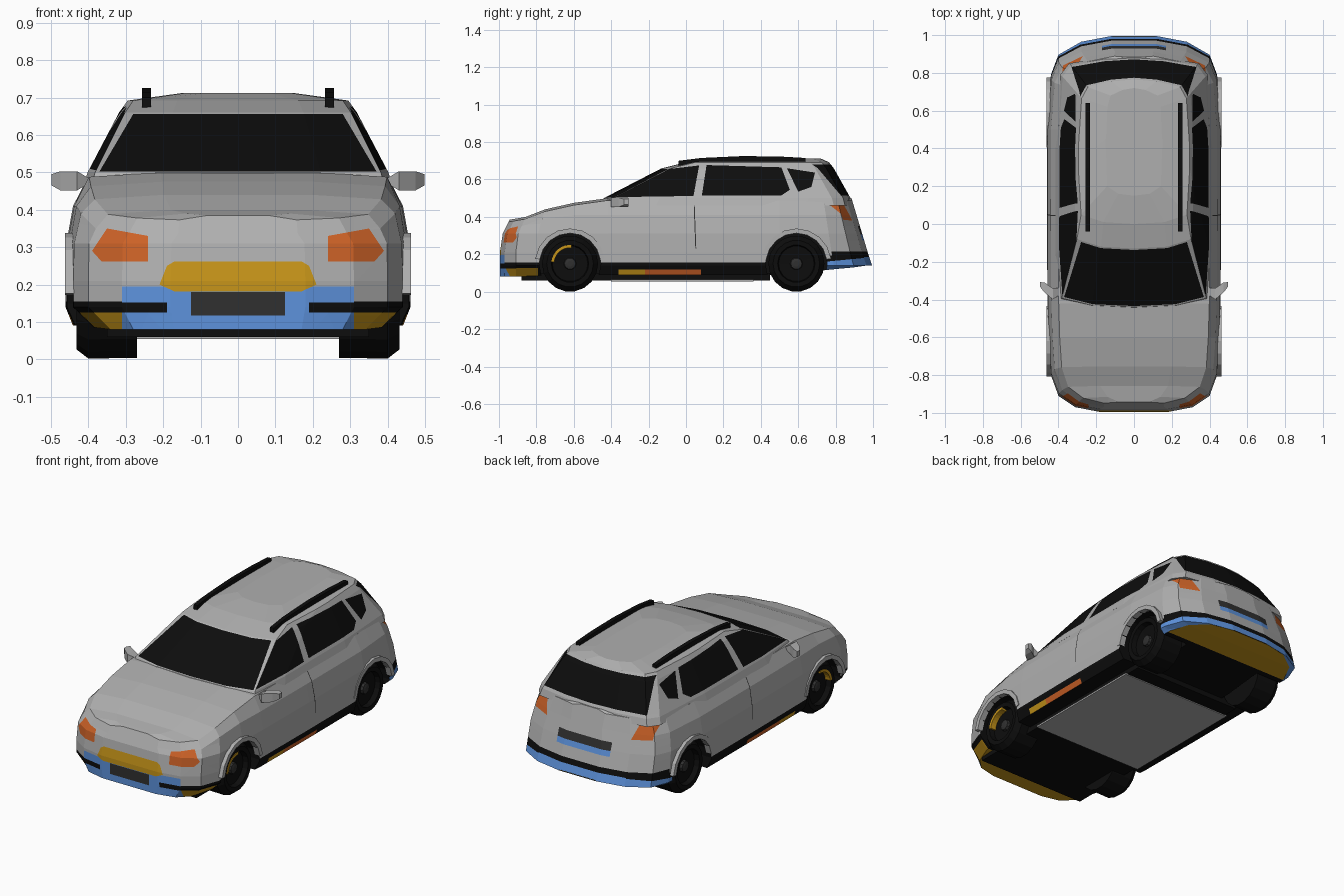
import bpy, bmesh, math
from mathutils import Vector

cube = bpy.data.objects.get("Cube")
if cube:
    bpy.data.objects.remove(cube)

# Palette
COLOURS = {
    "body_grey": (0.43, 0.43, 0.43), "black": (0.004, 0.004, 0.004),
    "blue": (0.11, 0.29, 0.72), "gold": (0.57, 0.3, 0.01),
    "orange": (0.6, 0.12, 0.02), "dark_grey": (0.03, 0.03, 0.03),
}
MATS = []
for name, rgb in COLOURS.items():
    m = bpy.data.materials.new(name)
    m.use_nodes = True
    m.diffuse_color = (*rgb, 1)
    m.node_tree.nodes["Principled BSDF"].inputs["Base Color"].default_value = (*rgb, 1)
    MATS.append(m)
GREY, BLACK, BLUE, GOLD, ORANGE, DARK = range(len(MATS))
WHEELS = {"front": -0.62, "rear": 0.59}
SIDES = {"left": 1, "right": -1}


def finish(bm, name, mat=None):
    """Turn a bmesh into an object, with one material or the whole palette."""
    bmesh.ops.recalc_face_normals(bm, faces=bm.faces)
    me = bpy.data.meshes.new(name)
    bm.to_mesh(me)
    bm.free()
    for m in MATS if mat is None else [MATS[mat]]:
        me.materials.append(m)
    ob = bpy.data.objects.new(name, me)
    bpy.context.collection.objects.link(ob)
    return ob


def loft(rings, strip_caps=False, bm=None):
    """Skin closed rings of points and cap both ends."""
    bm = bm or bmesh.new()
    vs = [[bm.verts.new(p) for p in r] for r in rings]
    n = len(vs[0])
    for a, b in zip(vs, vs[1:]):
        for i in range(n):
            j = (i + 1) % n
            bm.faces.new((a[i], a[j], b[j], b[i]))
    for r in (vs[0], vs[-1]):
        if strip_caps:
            for i in range(n // 2):
                bm.faces.new(list(dict.fromkeys((r[i], r[i + 1], r[n - 2 - i], r[n - 1 - i]))))
        else:
            bm.faces.new(r)
    bmesh.ops.recalc_face_normals(bm, faces=bm.faces)
    return bm


def mirrored(half):
    return half + [(-x, y, z) for x, y, z in reversed(half) if x > 0]


def paint(bm, mat, axis, sign, poly):
    """Cut a convex outline, seen along an axis, into the skin and colour it."""
    u, v = [(1, 2), (0, 2), (0, 1)][axis]
    mid = [sum(p[k] for p in poly) / len(poly) for k in (0, 1)]
    planes = []
    for p, q in zip(poly, poly[1:] + poly[:1]):
        co, no = Vector((0, 0, 0)), Vector((0, 0, 0))
        co[u], co[v] = p
        no[u], no[v] = q[1] - p[1], p[0] - q[0]
        if (mid[0] - p[0]) * no[u] + (mid[1] - p[1]) * no[v] < 0:
            no = -no
        planes.append((co, no.normalized()))

    def chosen(k):
        bm.normal_update()
        return [f for f in bm.faces if f.normal[axis] * sign > 0.25 and all(
            (f.calc_center_median() - co).dot(no) > 0 for co, no in planes[:k])]

    for k, (co, no) in enumerate(planes):
        faces = chosen(k)
        geom = faces + list({e for f in faces for e in f.edges}) + list({w for f in faces for w in f.verts})
        bmesh.ops.bisect_plane(bm, geom=geom, dist=1e-5, plane_co=co, plane_no=no)
    for f in chosen(len(planes)):
        f.material_index = mat


def paint_sides(bm, mat, poly):
    for s in SIDES.values():
        paint(bm, mat, 0, s, poly)


def paint_pair(bm, mat, sign, poly):
    for s in SIDES.values():
        paint(bm, mat, 1, sign, [(s * x, z) for x, z in poly])


def rect(a, b, c, d):
    return [(a, c), (b, c), (b, d), (a, d)]


def box(name, mat, x, y, z):
    return finish(loft([[(a, b, c) for b, c in rect(*y, *z)] for a in x]), name, mat)


def lathe(name, mat, profile, y, z, s, n=18, bm=None):
    """Spin (x, radius) pairs about an axle."""
    rings = [[(s * x, y + r * math.cos(i * math.tau / n), z + r * math.sin(i * math.tau / n))
              for i in range(n)] for x, r in profile]
    bm = loft(rings, bm=bm)
    return finish(bm, name, mat) if name else bm


def arc(name, mat, y, z, r, x, angles, s, n=8):
    """A flat band of an arch."""
    rings = []
    for i in range(n + 1):
        t = math.radians(angles[0] + (angles[1] - angles[0]) * i / n)
        rings.append([(s * a, y + b * math.cos(t), z + b * math.sin(t)) for a, b in rect(*x, *r)])
    return finish(loft(rings), name, mat)


# Lower body: stations of y, half width, top, bottom, sill inset
def section(y, w, top, low, inset):
    half = [(w - inset, low), (w, 0.14), (w, 0.21), (w - 0.002, 0.31),
            (w - 0.02, min(0.41, top - 0.05)), (0.87 * w, top - 0.012), (0.45 * w, top), (0, top)]
    t = min(1, max(0, (abs(y) - 0.6) / 0.35))
    out = []
    for x, z in half:
        if y < 0:
            out.append((x, y + t * 0.5 * max(0, z - 0.28), z))
        else:
            out.append((x, y + t * (0.02 if z < 0.2 else -0.3 * (z - 0.2)), z))
    return mirrored(out)


body = loft([section(*s) for s in (
    (-0.995, 0.18, 0.385, 0.08, 0.01), (-0.97, 0.31, 0.39, 0.08, 0.03),
    (-0.91, 0.4, 0.4, 0.08, 0.06), (-0.8, 0.44, 0.44, 0.085, 0.06),
    (-0.6, 0.452, 0.475, 0.09, 0.03), (-0.42, 0.458, 0.5, 0.09, 0.02),
    (0, 0.461, 0.5, 0.09, 0.02), (0.5, 0.46, 0.5, 0.09, 0.02),
    (0.78, 0.44, 0.5, 0.12, 0.03), (0.88, 0.4, 0.5, 0.13, 0.04),
    (0.945, 0.28, 0.5, 0.14, 0.02), (0.975, 0.12, 0.5, 0.145, 0.01))], True)

# Underside
paint(body, BLACK, 2, -1, rect(-0.5, 0.5, -0.8, 0.78))
for y in (-0.9, 0.89):
    paint(body, GOLD, 2, -1, rect(-0.5, 0.5, y - 0.11, y + 0.11))
# Front bumper, grille and lamps
paint_pair(body, GOLD, -1, rect(0.31, 0.46, 0, 0.125))
paint(body, BLUE, 1, -1, rect(-0.31, 0.31, 0.04, 0.195))
paint(body, GOLD, 1, -1, [(-0.21, 0.2), (-0.19, 0.25), (-0.17, 0.262),
                          (0.17, 0.262), (0.19, 0.25), (0.21, 0.2), (0.17, 0.182), (-0.17, 0.182)])
paint(body, DARK, 1, -1, rect(-0.125, 0.125, 0.118, 0.18))
paint_pair(body, BLACK, -1, rect(0.19, 0.47, 0.125, 0.152))
paint_pair(body, ORANGE, -1, [(0.24, 0.33), (0.35, 0.35), (0.39, 0.29), (0.365, 0.262), (0.24, 0.262)])
# Rear bumper, plate and lamps
paint(body, BLUE, 1, 1, rect(-0.45, 0.45, 0.1, 0.19))
paint_sides(body, BLUE, rect(0.75, 1, 0.1, 0.17))
paint(body, BLACK, 1, 1, rect(-0.45, 0.45, 0.185, 0.215))
paint_sides(body, BLACK, [(0.74, 0.16), (1, 0.185), (1, 0.215), (0.74, 0.19)])
paint(body, DARK, 1, 1, rect(-0.17, 0.17, 0.305, 0.35))
paint(body, BLUE, 1, 1, rect(-0.17, 0.17, 0.275, 0.305))
paint_pair(body, ORANGE, 1, [(0.27, 0.38), (0.375, 0.385), (0.38, 0.46), (0.3, 0.47)])
# Side trim, sill marks and door seam
paint_sides(body, BLACK, rect(-0.97, 0.6, 0.126, 0.155))
paint_sides(body, GOLD, rect(-0.36, -0.22, 0.08, 0.12))
paint_sides(body, ORANGE, rect(-0.22, 0.08, 0.08, 0.12))
paint_sides(body, DARK, [(0.04, 0.5), (0.045, 0.5), (0.055, 0.23), (0.05, 0.23)])
body_ob = finish(body, "lower_body")

# Wheel arches cut from the body
cut = bmesh.new()
for y in WHEELS.values():
    for s in SIDES.values():
        lathe(None, 0, [(0.25, 0.165), (0.6, 0.165)], y, 0.15, s, bm=cut)
for f in cut.faces:
    f.material_index = BLACK
cutter = finish(cut, "arch_cutter")
cutter.hide_render = True
mod = body_ob.modifiers.new("arches", "BOOLEAN")
mod.operation, mod.solver, mod.object = "DIFFERENCE", "EXACT", cutter
bpy.context.view_layer.objects.active = body_ob
bpy.ops.object.modifier_apply(modifier=mod.name)
bpy.data.objects.remove(cutter)


# Cabin: layers of height, half width, front and rear
def outline(z, x, f, r):
    return mirrored([(0, f, z), (0.55 * x, f + 0.01, z), (0.95 * x, f + 0.05, z),
                     (x, f + 0.3, z), (x, 0.4, z), (0.94 * x, r - 0.1, z),
                     (0.83 * x, r - 0.04, z), (0.4 * x, r - 0.01, z), (0, r, z)])


cabin = loft([outline(*k) for k in (
    (0.46, 0.415, -0.46, 0.89), (0.5, 0.402, -0.44, 0.88), (0.66, 0.318, -0.13, 0.79),
    (0.692, 0.295, 0, 0.765), (0.712, 0.15, 0.15, 0.72))])
paint(cabin, BLACK, 1, -1, [(-0.37, 0.503), (0.37, 0.503), (0.28, 0.656), (-0.28, 0.656)])
paint(cabin, BLACK, 1, 1, [(-0.33, 0.515), (0.33, 0.515), (0.285, 0.68), (-0.285, 0.68)])
for window in (
        [(-0.41, 0.505), (-0.25, 0.595), (-0.1, 0.655), (0.07, 0.675), (0.04, 0.512)],
        [(0.085, 0.515), (0.11, 0.677), (0.51, 0.665), (0.555, 0.545), (0.51, 0.515)],
        [(0.54, 0.66), (0.69, 0.637), (0.67, 0.56), (0.6, 0.535)]):
    paint_sides(cabin, BLACK, window)
finish(cabin, "cabin")

# Underbody
box("chassis", BLACK, (-0.35, 0.35), (-0.88, 0.45), (0.06, 0.1))
box("floor_panel", GREY, (-0.36, 0.36), (-0.4, 0.36), (0.055, 0.065))

# Wheels, flares, mirrors and roof rails
for side, s in SIDES.items():
    for end, y in WHEELS.items():
        tag = f"{end}_{side}"
        lathe(f"{tag}_tyre", BLACK, [(0.27, 0.1), (0.27, 0.148), (0.4, 0.15), (0.432, 0.125),
                                     (0.43, 0.1), (0.4, 0.095), (0.395, 0.04)], y, 0.15, s)
        lathe(f"{tag}_hub", DARK, [(0.39, 0.035), (0.41, 0.03), (0.414, 0.015)], y, 0.15, s, 10)
        arc(f"{tag}_flare", GREY, y, 0.15, (0.163, 0.188), (0.43, 0.463), (8, 172), s)
    arc(f"front_{side}_rim_mark", GOLD, WHEELS["front"], 0.15, (0.085, 0.1), (0.39, 0.433), (85, 175), s)

    rings = []
    for x, y, w, low, high in ((0.4, -0.36, 0.02, 0.47, 0.485), (0.43, -0.37, 0.03, 0.452, 0.503),
                               (0.475, -0.335, 0.026, 0.452, 0.503), (0.498, -0.32, 0.012, 0.465, 0.495)):
        rings.append([(s * x, b, c) for b, c in rect(y - w, y + w, low, high)])
    finish(loft(rings), f"{side}_mirror", GREY)

    rings = [[(s * a, y, c) for a, c in rect(0.233, 0.257, top - 0.035, top)]
             for y, top in ((-0.04, 0.7), (0.08, 0.715), (0.3, 0.725), (0.5, 0.723), (0.64, 0.715))]
    finish(loft(rings), f"{side}_roof_rail", BLACK)
